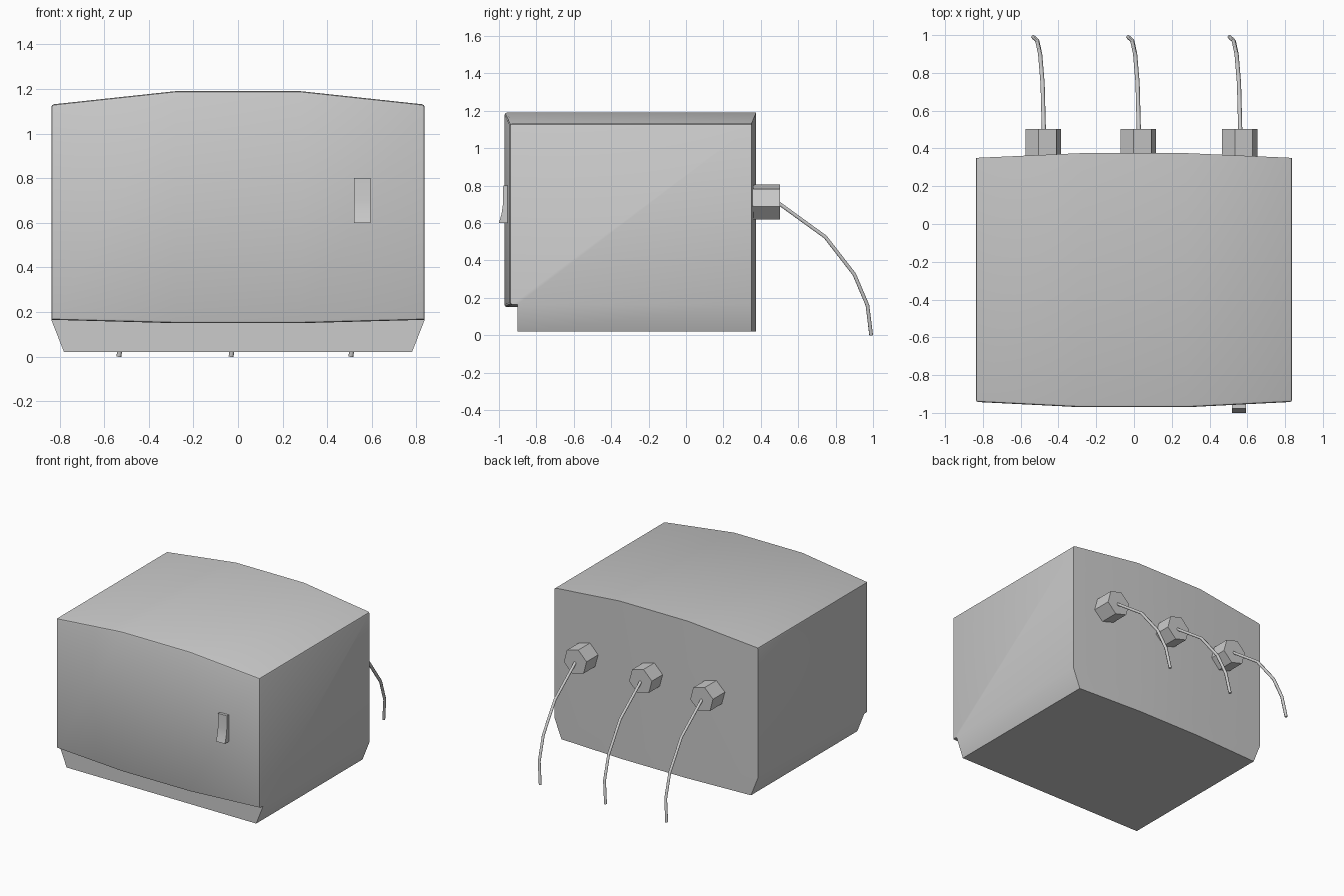
import bpy, bmesh, math
from mathutils import Vector

if "Cube" in bpy.data.objects:
    bpy.data.objects.remove(bpy.data.objects["Cube"])


def add_object(name, bm, angle=30):
    bmesh.ops.recalc_face_normals(bm, faces=bm.faces)
    mesh = bpy.data.meshes.new(name)
    bm.to_mesh(mesh)
    bm.free()
    ob = bpy.data.objects.new(name, mesh)
    bpy.context.collection.objects.link(ob)
    bpy.ops.object.select_all(action='DESELECT')
    ob.select_set(True)
    bpy.context.view_layer.objects.active = ob
    bpy.ops.object.shade_smooth_by_angle(angle=math.radians(angle))
    return ob


# Housing: lofted side profiles, bowed at the front, back and top
bm = bmesh.new()
SIDE = (-0.942, 0.350, 1.13, 0.165)
MID = (-0.970, 0.375, 1.19, 0.15)
columns = []
for x, xb, (front, back, top, lip) in ((-0.837, -0.78, SIDE), (-0.28, -0.26, MID),
                                       (0.28, 0.26, MID), (0.837, 0.78, SIDE)):
    profile = [(xb, -0.90, 0.02), (x, -0.90, lip), (x, front, lip), (x, front, top),
               (x, back, top), (x, back, lip), (xb, back, 0.02)]
    columns.append([bm.verts.new(p) for p in profile])
for a, b in zip(columns, columns[1:]):
    for i in range(7):
        j = (i + 1) % 7
        bm.faces.new((a[i], a[j], b[j], b[i]))
for c in (columns[0], columns[-1]):
    bm.faces.new(c[1:6])
    bm.faces.new((c[0], c[1], c[5], c[6]))

# Soften the front rim and the upper side edges
pairs = [(c[2], c[3]) for c in (columns[0], columns[-1])]
pairs += [(c[3], c[4]) for c in (columns[0], columns[-1])]
for i in (2, 3):
    pairs += [(a[i], b[i]) for a, b in zip(columns, columns[1:])]
rim = [bm.edges.get(p) for p in pairs]
bmesh.ops.bevel(bm, geom=rim, offset=0.012, segments=2, profile=0.5, affect='EDGES')
add_object("housing", bm, 40)

# Rocker switch with a flared lower end
bm = bmesh.new()
outline = [(-0.94, 0.60), (-1.0, 0.60), (-0.986, 0.65), (-0.979, 0.70), (-0.977, 0.80), (-0.94, 0.80)]
face = bm.faces.new([bm.verts.new((0.52, y, z)) for y, z in outline])
ext = bmesh.ops.extrude_face_region(bm, geom=[face])
bmesh.ops.translate(bm, vec=(0.073, 0, 0),
                    verts=[v for v in ext["geom"] if isinstance(v, bmesh.types.BMVert)])
add_object("rocker_switch", bm)

# Hexagonal sockets and hanging cables at the back
CABLE = [(0.0, 0.48, 0.717), (-0.007, 0.745, 0.525), (-0.02, 0.90, 0.325),
         (-0.035, 0.97, 0.16), (-0.057, 0.99, 0.0)]
for n, cx in enumerate((-0.48, 0.023, 0.56), 1):
    bm = bmesh.new()
    rings = []
    for y in (0.33, 0.502):
        angles = [math.radians(60 * k - 15) for k in range(6)]
        rings.append([bm.verts.new((cx + 0.097 * math.cos(t), y, 0.712 + 0.097 * math.sin(t)))
                      for t in angles])
    for i in range(6):
        j = (i + 1) % 6
        bm.faces.new((rings[0][i], rings[0][j], rings[1][j], rings[1][i]))
    for r in rings:
        bm.faces.new(r)
    add_object(f"cable_socket_{n}", bm)

    curve = bpy.data.curves.new(f"cable_{n}", 'CURVE')
    curve.dimensions = '3D'
    curve.bevel_depth = 0.011
    curve.bevel_resolution = 1
    curve.use_fill_caps = True
    spline = curve.splines.new('POLY')
    spline.points.add(len(CABLE) - 1)
    for pt, co in zip(spline.points, CABLE):
        pt.co = (*(Vector(co) + Vector((cx + 0.003, 0, 0))), 1)
    bpy.context.collection.objects.link(bpy.data.objects.new(f"cable_{n}", curve))
